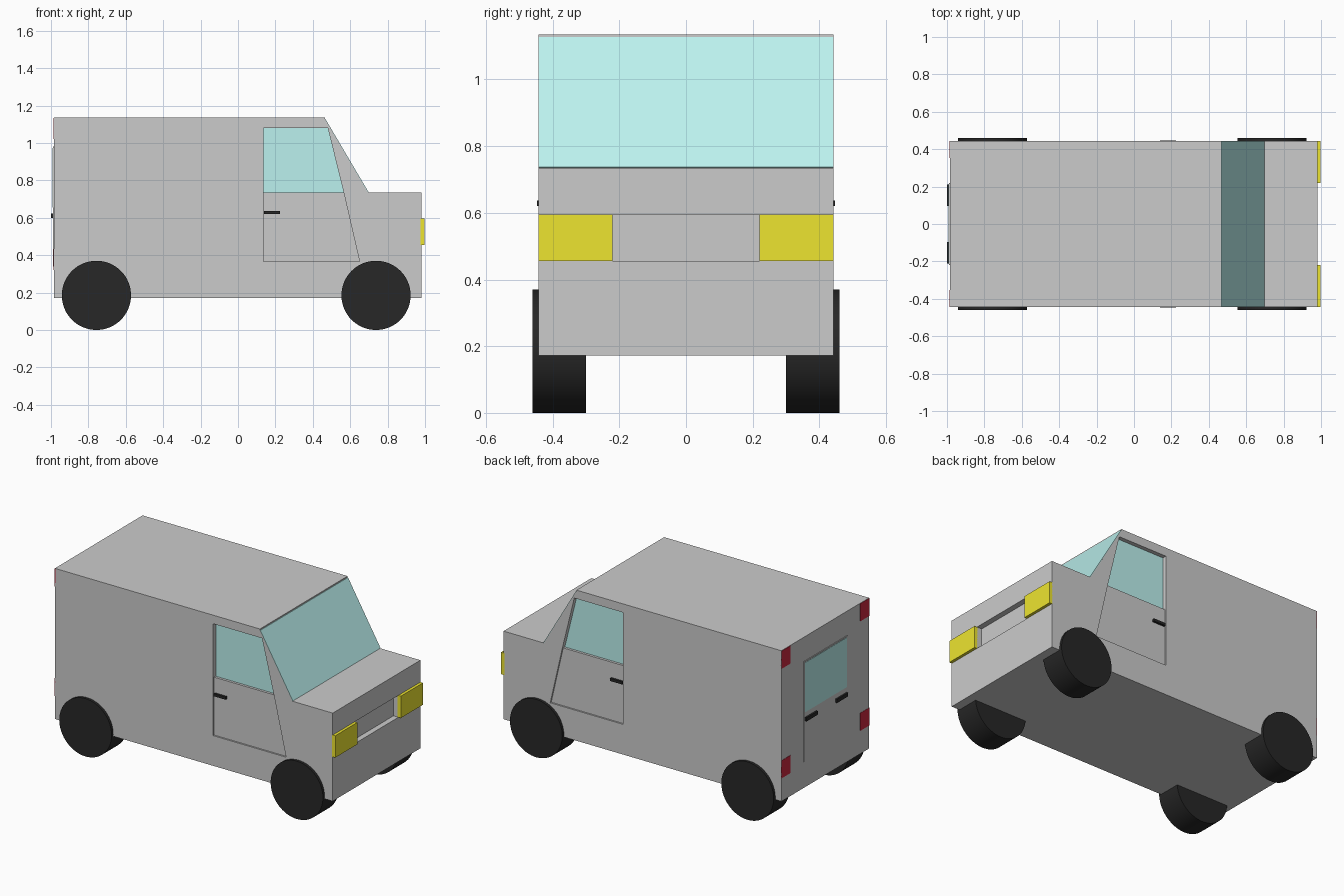
import bpy, bmesh, math

if "Cube" in bpy.data.objects:
    bpy.data.objects.remove(bpy.data.objects["Cube"])


def material(name, color):
    m = bpy.data.materials.new(name)
    m.diffuse_color = (*color, 1)
    m.use_nodes = True
    m.node_tree.nodes["Principled BSDF"].inputs["Base Color"].default_value = m.diffuse_color
    return m


GLASS = material("glass", (0.5, 0.88, 0.86))
BLACK = material("black", (0.02, 0.02, 0.02))
YELLOW = material("yellow", (0.85, 0.78, 0.03))
RED = material("red", (0.6, 0.02, 0.05))


def prism(name, profile, y0, y1, mat=None):
    """Extrude an (x, z) profile between two y values."""
    bm = bmesh.new()
    face = bm.faces.new([bm.verts.new((x, y0, z)) for x, z in profile])
    new = bmesh.ops.extrude_face_region(bm, geom=[face])["geom"]
    verts = [v for v in new if isinstance(v, bmesh.types.BMVert)]
    bmesh.ops.translate(bm, verts=verts, vec=(0, y1 - y0, 0))
    bmesh.ops.recalc_face_normals(bm, faces=bm.faces)
    me = bpy.data.meshes.new(name)
    bm.to_mesh(me)
    bm.free()
    ob = bpy.data.objects.new(name, me)
    bpy.context.collection.objects.link(ob)
    if mat:
        me.materials.append(mat)
    return ob


def box(name, x0, x1, y0, y1, z0, z1, mat=None):
    return prism(name, [(x0, z0), (x1, z0), (x1, z1), (x0, z1)], y0, y1, mat)


def cut(target, cutter):
    mod = target.modifiers.new(cutter.name, "BOOLEAN")
    mod.operation = "DIFFERENCE"
    mod.solver = "EXACT"
    mod.object = cutter
    cutter.hide_render = True
    cutter.display_type = "WIRE"


W = 0.443  # half width of the body

# Body shell
body = prism("body", [(-0.985, 0.172), (0.98, 0.172), (0.98, 0.735), (0.695, 0.735),
                      (0.465, 1.127), (0.465, 1.135), (-0.985, 1.135)], -W, W)

# Windscreen lying on the slope
prism("windscreen", [(0.695, 0.735), (0.698, 0.737), (0.468, 1.127), (0.465, 1.127)],
      -W, W, GLASS)

# Recessed grille
cut(body, box("grille_cutter", 0.945, 1.1, -0.22, 0.22, 0.455, 0.595))

# Rear door with window
box("rear_door", -0.989, -0.98, -0.22, 0.22, 0.34, 0.98)
box("rear_window", -0.991, -0.985, -0.213, 0.213, 0.655, 0.972, GLASS)

door = [(0.135, 0.365), (0.65, 0.365), (0.565, 0.735), (0.48, 1.08), (0.135, 1.08)]
window = [(0.135, 0.735), (0.565, 0.735), (0.48, 1.08), (0.135, 1.08)]

for side, s in (("right", -1), ("left", 1)):
    # Recessed side door and deeper side window
    cut(body, prism(side + "_door_cutter", door, s * (W - 0.01), s * 0.6))
    cut(body, prism(side + "_window_cutter", window, s * (W - 0.03), s * 0.6))
    prism(side + "_window", window, s * (W - 0.035), s * (W - 0.026), GLASS)
    box(side + "_door_handle", 0.14, 0.225, s * 0.43, s * 0.447, 0.62, 0.637, BLACK)

    # Lights
    box(side + "_headlight", 0.975, 0.998, s * 0.22, s * W, 0.455, 0.595, YELLOW)
    for level, z in (("upper", 1.02), ("lower", 0.32)):
        box(f"{side}_{level}_tail_light", -0.987, -0.98, s * 0.353, s * W,
            z, z + 0.113, RED)

    # Rear door handles
    box(side + "_rear_handle", -1.0, -0.985, s * 0.097, s * 0.21, 0.598, 0.622, BLACK)

    # Wheels
    for end, x in (("rear", -0.757), ("front", 0.738)):
        bpy.ops.mesh.primitive_cylinder_add(
            vertices=64, radius=0.185, depth=0.16, location=(x, s * 0.38, 0.185),
            rotation=(math.pi / 2, 0, 0))
        wheel = bpy.context.object
        wheel.name = f"{side}_{end}_wheel"
        wheel.data.materials.append(BLACK)
        bpy.ops.object.shade_smooth_by_angle()
